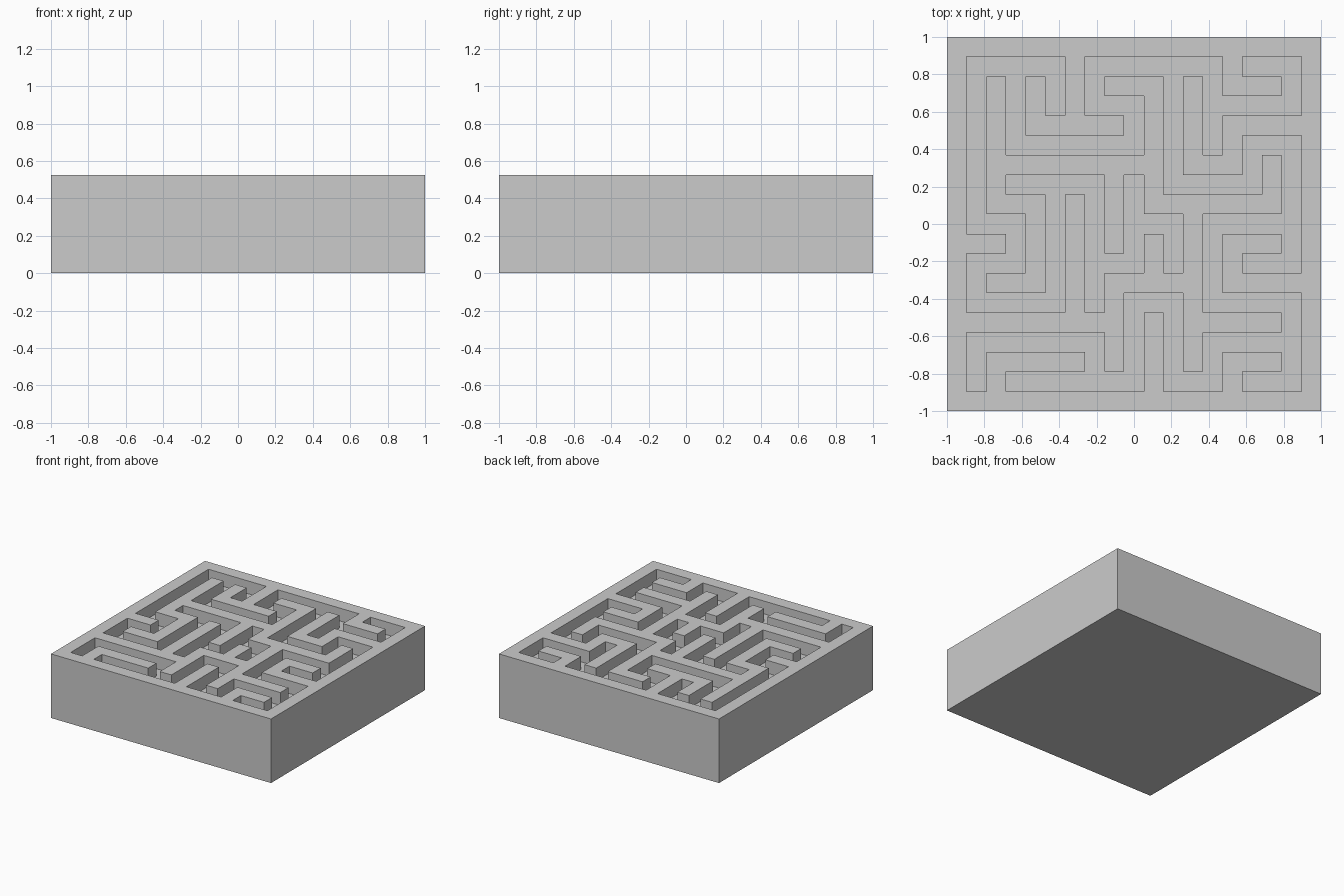
import bpy, bmesh

if "Cube" in bpy.data.objects:
    bpy.data.objects.remove(bpy.data.objects["Cube"])

N = 19                      # cells along each side
CELL = 2 / N
TOP, FLOOR = 5 * CELL, 4 * CELL

# Straight corridors: row -> (first column, last column)
ACROSS = {
    17: [(1, 5), (7, 13), (15, 17)],
    15: [(7, 9), (13, 17)],
    13: [(3, 9), (15, 17)],
    11: [(3, 7), (11, 15)],
    9: [(1, 3), (9, 11), (13, 17)],
    7: [(1, 3), (7, 9), (15, 17)],
    5: [(1, 5), (9, 11), (13, 17)],
    3: [(1, 7), (13, 17)],
    1: [(3, 9), (11, 13), (15, 17)],
}
# Straight corridors: column -> (first row, last row)
ALONG = {
    1: [(1, 3), (5, 7), (9, 17)],
    3: [(7, 9), (13, 17)],
    5: [(5, 11), (15, 17)],
    7: [(1, 3), (5, 11), (15, 17)],
    9: [(1, 5), (7, 11), (13, 15)],
    11: [(1, 5), (7, 9), (11, 17)],
    13: [(1, 3), (5, 9), (13, 17)],
    15: [(11, 13)],
    17: [(1, 5), (7, 13), (15, 17)],
}
sunken = {(i, j) for j, runs in ACROSS.items() for a, b in runs for i in range(a, b + 1)}
sunken |= {(i, j) for i, runs in ALONG.items() for a, b in runs for j in range(a, b + 1)}

bm = bmesh.new()


def quad(*pts):
    """Add a face from grid points (column, row, height)."""
    bm.faces.new([bm.verts.new((i * CELL - 1, j * CELL - 1, z)) for i, j, z in pts])


def level(i, j):
    return FLOOR if (i, j) in sunken else TOP


# Wall tops and corridor floors, with vertical faces wherever the level changes
for j in range(N):
    for i in range(N):
        h = level(i, j)
        quad((i, j, h), (i + 1, j, h), (i + 1, j + 1, h), (i, j + 1, h))
        g = level(i + 1, j)
        if g != h:
            quad((i + 1, j, g), (i + 1, j + 1, g), (i + 1, j + 1, h), (i + 1, j, h))
        g = level(i, j + 1)
        if g != h:
            quad((i, j + 1, h), (i + 1, j + 1, h), (i + 1, j + 1, g), (i, j + 1, g))

# Outer sides and underside of the block
for k in range(N):
    quad((k, 0, 0), (k + 1, 0, 0), (k + 1, 0, TOP), (k, 0, TOP))
    quad((k + 1, N, 0), (k, N, 0), (k, N, TOP), (k + 1, N, TOP))
    quad((0, k + 1, 0), (0, k, 0), (0, k, TOP), (0, k + 1, TOP))
    quad((N, k, 0), (N, k + 1, 0), (N, k + 1, TOP), (N, k, TOP))
    for m in range(N):
        quad((k, m, 0), (k, m + 1, 0), (k + 1, m + 1, 0), (k + 1, m, 0))

# Weld into one closed solid and merge the flat areas
bmesh.ops.remove_doubles(bm, verts=bm.verts[:], dist=1e-4)
bmesh.ops.recalc_face_normals(bm, faces=bm.faces[:])
bmesh.ops.dissolve_limit(bm, angle_limit=0.02, verts=bm.verts[:], edges=bm.edges[:])

mesh = bpy.data.meshes.new("maze_block")
bm.to_mesh(mesh)
bm.free()

grey = bpy.data.materials.new("light_grey")
grey.diffuse_color = (0.6, 0.6, 0.6, 1)
grey.use_nodes = True
grey.node_tree.nodes["Principled BSDF"].inputs["Base Color"].default_value = grey.diffuse_color
mesh.materials.append(grey)

block = bpy.data.objects.new("maze_block", mesh)
bpy.context.collection.objects.link(block)
